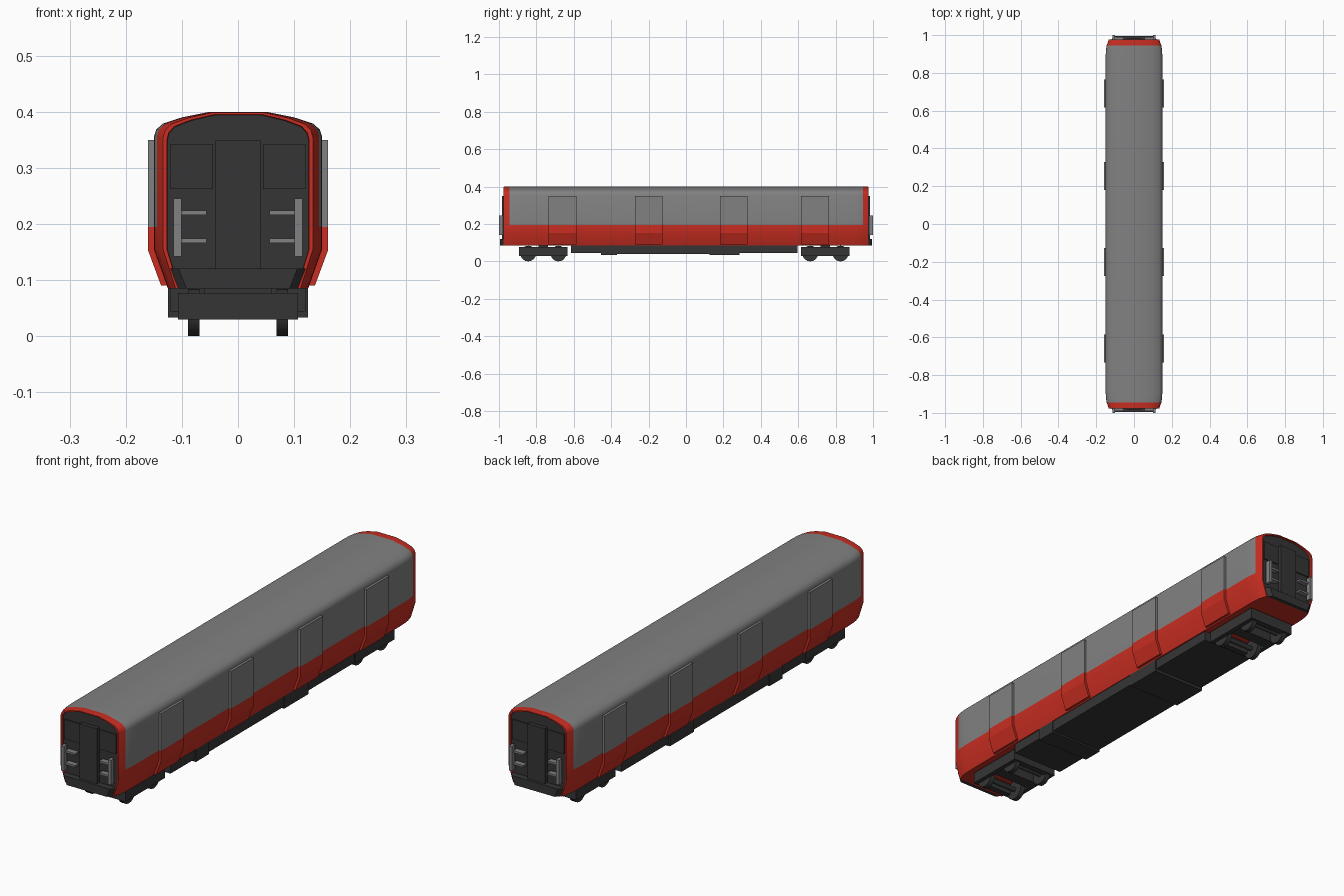
import bpy, bmesh, math
from mathutils import Matrix

cube = bpy.data.objects.get("Cube")
if cube:
    bpy.data.objects.remove(cube)


def material(name, rgb):
    m = bpy.data.materials.new(name)
    m.use_nodes = True
    m.diffuse_color = (*rgb, 1)
    m.node_tree.nodes["Principled BSDF"].inputs["Base Color"].default_value = (*rgb, 1)
    return m


GREY = material("panel grey", (0.22, 0.22, 0.22))
RED = material("warm red", (0.58, 0.027, 0.016))
DARK = material("charcoal", (0.036, 0.036, 0.036))
STRIPE = 0.195   # height where red meets grey


def finish(name, bm, mats, rule=None, smooth=False):
    bmesh.ops.recalc_face_normals(bm, faces=bm.faces)
    if rule:
        for f in bm.faces:
            f.material_index = rule(f.calc_center_median())
    me = bpy.data.meshes.new(name)
    bm.to_mesh(me)
    bm.free()
    for m in mats:
        me.materials.append(m)
    ob = bpy.data.objects.new(name, me)
    bpy.context.collection.objects.link(ob)
    if smooth:
        bpy.ops.object.select_all(action='DESELECT')
        ob.select_set(True)
        bpy.context.view_layer.objects.active = ob
        bpy.ops.object.shade_smooth_by_angle(angle=math.radians(32))
    return ob


def loft(bm, rings):
    """Skin rings of equal length; caps are strips joining opposite points."""
    rows = [[bm.verts.new(p) for p in r] for r in rings]
    n = len(rows[0])
    for a, b in zip(rows, rows[1:]):
        for i in range(n):
            j = (i + 1) % n
            bm.faces.new((a[i], a[j], b[j], b[i]))
    for r in (rows[0], rows[-1]):
        for i in range(n // 2 - 1):
            bm.faces.new((r[i], r[i + 1], r[n - 2 - i], r[n - 1 - i]))


def boxes(name, specs, mat):
    """Each spec is (x0, x1, y0, y1, z0, z1)."""
    bm = bmesh.new()
    for x0, x1, y0, y1, z0, z1 in specs:
        mid = Matrix.Translation(((x0 + x1) / 2, (y0 + y1) / 2, (z0 + z1) / 2))
        size = Matrix.Diagonal((abs(x1 - x0), abs(y1 - y0), z1 - z0, 1))
        bmesh.ops.create_cube(bm, size=1, matrix=mid @ size)
    return finish(name, bm, [mat])


# Car body: half profile from the floor up, mirrored and lofted along y
half = [(0.125, 0.085), (0.15, 0.155), (0.15, STRIPE), (0.15, 0.355), (0.146, 0.368),
        (0.134, 0.379), (0.1, 0.39), (0.05, 0.4)]


def body_ring(y, sx, drop=0):
    right = [(x * sx, y, z - (drop if z > STRIPE else 0)) for x, z in half]
    return right + [(-x, yy, z) for x, yy, z in reversed(right)]


stations = [(0.968, 0.84, 0.006), (0.977, 0.845, 0.005), (0.977, 0.89, 0.001),
            (0.945, 0.965, 0), (0.92, 0.99, 0), (0.89, 1, 0)]
rings = [body_ring(-y, s, d) for y, s, d in stations]
rings += [body_ring(y, s, d) for y, s, d in reversed(stations)]


def body_colour(c):
    if abs(c.y) > 0.9675:
        return 2 if abs(c.y) < 0.9685 else 1
    return 0 if c.z > STRIPE and abs(c.y) < 0.945 else 1


bm = bmesh.new()
loft(bm, rings)
finish("car_body", bm, [GREY, RED, DARK], body_colour, smooth=True)

# Side doors: plates that follow the body profile
door_profile = [(0.16, 0.35), (0.16, STRIPE), (0.16, 0.152), (0.137, 0.09)]
for side, label in ((1, "left"), (-1, "right")):
    for k, y in enumerate((-0.66, -0.2, 0.255, 0.69)):
        bm = bmesh.new()
        outline = door_profile + [(x - 0.018, z) for x, z in reversed(door_profile)]
        loft(bm, [[(side * x, y + dy, z) for x, z in outline] for dy in (-0.074, 0.074)])
        finish(f"{label}_door_{k + 1}", bm, [GREY, RED],
               lambda c: 0 if c.z > STRIPE else 1)

# Cab ends
for d, label in ((-1, "front"), (1, "back")):
    boxes(label + "_end_door", [(-0.04, 0.04, d * 0.96, d * 0.983, 0.12, 0.35)], DARK)
    boxes(label + "_windows", [(s * 0.045, s * 0.12, d * 0.964, d * 0.973, 0.262, 0.343)
                               for s in (-1, 1)], DARK)
    rails = []
    for s in (-1, 1):
        rails.append((s * 0.101, s * 0.115, d * 0.978, d * 1.0, 0.142, 0.245))
        for z in (0.17, 0.22):
            rails.append((s * 0.056, s * 0.102, d * 0.965, d * 0.99, z - 0.004, z + 0.004))
    boxes(label + "_hand_rails", rails, GREY)
    # Bumper skirt with chamfered corners, narrower at the bottom
    bm = bmesh.new()
    plan = [(0.122, 0.95), (0.122, 0.975), (0.106, 0.994)]
    levels = []
    for z, inset in ((0.085, 0.014), (0.121, 0)):
        right = [(x - inset, d * y, z) for x, y in plan]
        levels.append(right + [(-x, y, zz) for x, y, zz in reversed(right)])
    loft(bm, levels)
    finish(label + "_bumper", bm, [DARK])

# Underframe with equipment boxes
boxes("underframe", [(-0.12, 0.12, -0.615, 0.595, 0.044, 0.09),
                     (-0.122, 0.122, -0.37, 0.125, 0.04, 0.088)], DARK)
boxes("equipment_boxes", [(-0.125, 0.125, -0.455, -0.37, 0.033, 0.088),
                          (-0.125, 0.125, 0.125, 0.285, 0.033, 0.088)], DARK)

# Bogies: frame, pivot, wheels and axles
for yc, label in ((-0.763, "front"), (0.745, "back")):
    frame = [(s * 0.088, s * 0.107, yc - 0.13, yc + 0.13, 0.03, 0.077) for s in (-1, 1)]
    frame += [(-0.107, 0.107, yc + o - 0.013, yc + o + 0.013, 0.03, 0.077)
              for o in (-0.117, 0.117)]
    frame.append((-0.1, 0.1, yc - 0.025, yc + 0.025, 0.035, 0.077))
    frame += [(s * 0.06, s * 0.082, yc - 0.025, yc + 0.025, 0.07, 0.09) for s in (-1, 1)]
    boxes(label + "_bogie_frame", frame, DARK)
    bm = bmesh.new()
    for o in (-0.081, 0.081):
        for x, r, depth in ((-0.079, 0.042, 0.021), (0.079, 0.042, 0.021), (0, 0.01, 0.15)):
            place = Matrix.Translation((x, yc + o, 0.042)) @ Matrix.Rotation(math.pi / 2, 4, 'Y')
            bmesh.ops.create_cone(bm, cap_ends=True, segments=16, radius1=r, radius2=r,
                                  depth=depth, matrix=place)
    finish(label + "_wheels", bm, [DARK], smooth=True)
